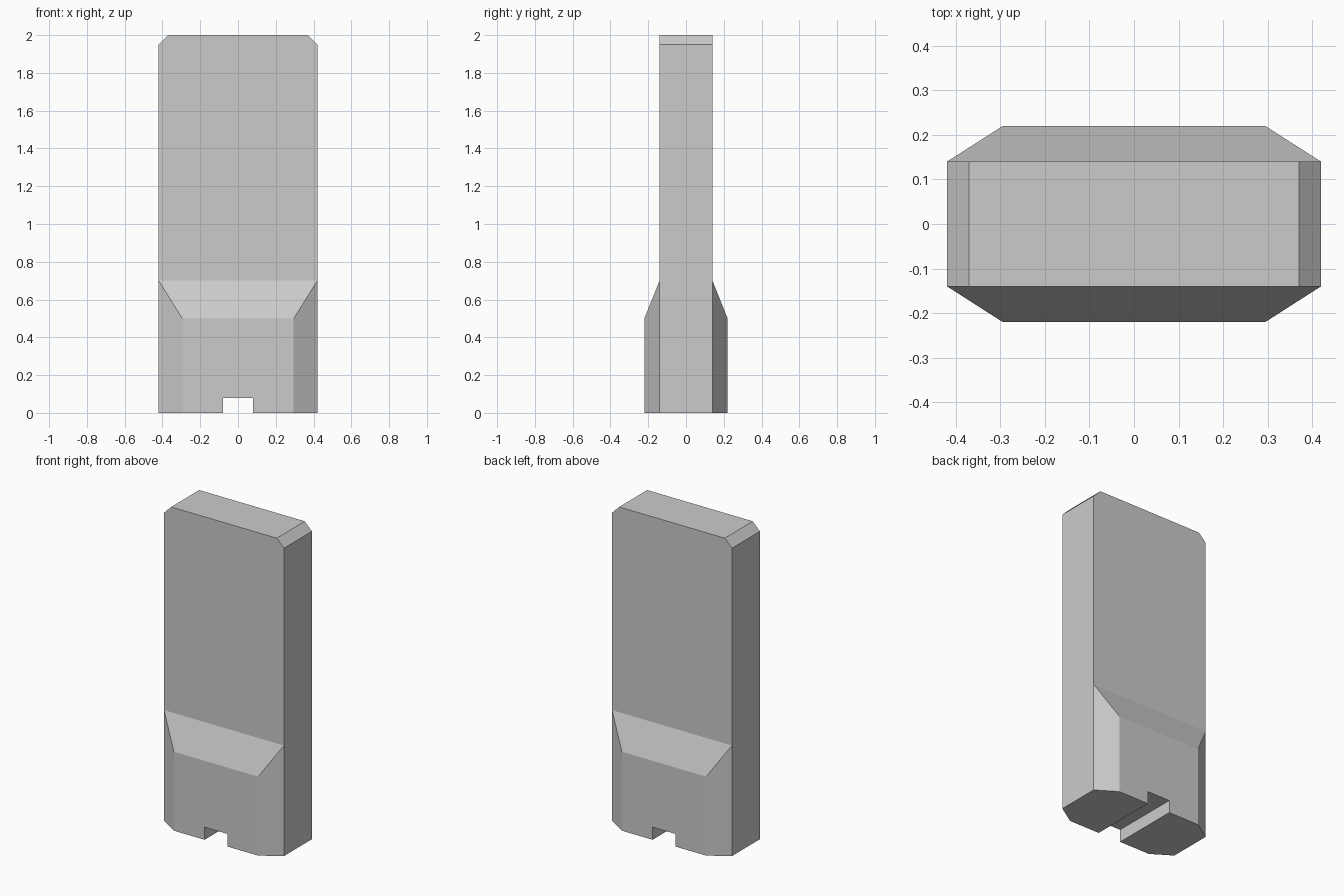
import bpy, bmesh, math

if "Cube" in bpy.data.objects:
    bpy.data.objects.remove(bpy.data.objects["Cube"])

HALF_W, HALF_T, HEIGHT = 0.42, 0.14, 2.0
BEVEL = 0.05
BASE_W, BASE_T, BASE_H, FLARE_H = 0.295, 0.22, 0.50, 0.70
SLOT_W, SLOT_H = 0.08, 0.08

bm = bmesh.new()


def section(half_width, height, y):
    """Front outline of the base, with the slot cut in its underside."""
    pts = [(-half_width, 0), (-SLOT_W, 0), (-SLOT_W, SLOT_H), (SLOT_W, SLOT_H),
           (SLOT_W, 0), (half_width, 0), (half_width, height), (-half_width, height)]
    return [bm.verts.new((x, y, z)) for x, z in pts]


# Thick slotted base, lofted front to back
loops = [section(BASE_W, BASE_H, -BASE_T), section(HALF_W, FLARE_H, -HALF_T),
         section(HALF_W, FLARE_H, HALF_T), section(BASE_W, BASE_H, BASE_T)]
top = None
for k, (a, b) in enumerate(zip(loops, loops[1:])):
    for i in range(8):
        j = (i + 1) % 8
        face = bm.faces.new((a[i], a[j], b[j], b[i]))
        if k == 1 and i == 6:
            top = face
bm.faces.new(loops[0])
bm.faces.new(loops[-1])

# Thin slab rising from the base, then its chamfered top
for z, half_width in ((HEIGHT - BEVEL, HALF_W), (HEIGHT, HALF_W - BEVEL)):
    top = bmesh.ops.extrude_discrete_faces(bm, faces=[top])["faces"][0]
    for v in top.verts:
        v.co.x = math.copysign(half_width, v.co.x)
        v.co.z = z

# Merge flat areas and finish the mesh
bmesh.ops.remove_doubles(bm, verts=bm.verts[:], dist=1e-5)
bmesh.ops.recalc_face_normals(bm, faces=bm.faces[:])
bmesh.ops.dissolve_limit(bm, angle_limit=0.01, verts=bm.verts[:], edges=bm.edges[:])
mesh = bpy.data.meshes.new("slotted_slab")
bm.to_mesh(mesh)
bm.free()
bpy.context.collection.objects.link(bpy.data.objects.new("slotted_slab", mesh))
